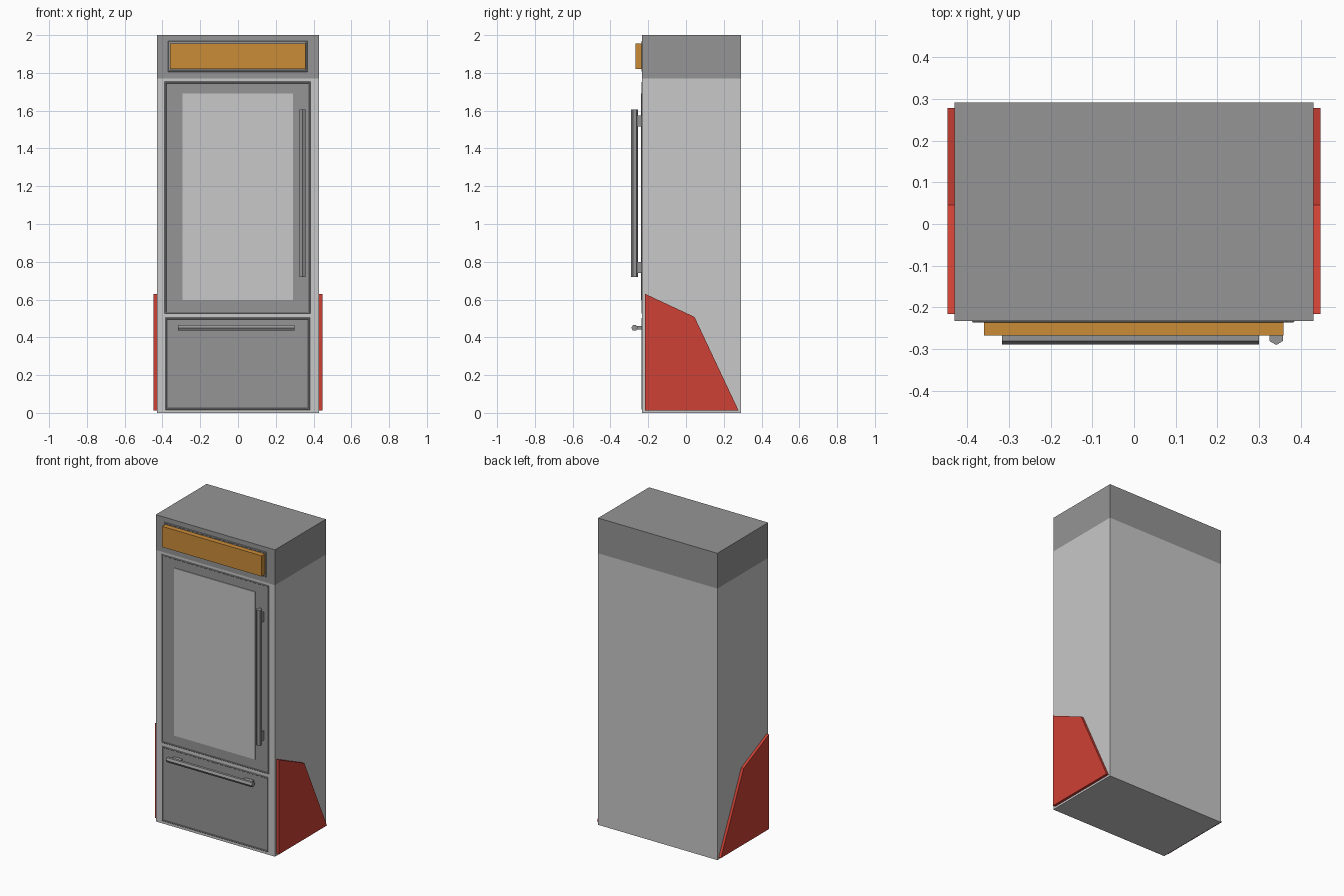
import bpy, bmesh, math
from mathutils import Matrix, Vector

if "Cube" in bpy.data.objects:
    bpy.data.objects.remove(bpy.data.objects["Cube"])


def mat(name, col):
    m = bpy.data.materials.new(name)
    m.diffuse_color = (*col, 1)
    m.use_nodes = True
    m.node_tree.nodes["Principled BSDF"].inputs["Base Color"].default_value = m.diffuse_color
    return m


LIGHT = mat("light grey", (0.58, 0.58, 0.58))
DARK = mat("mid grey", (0.30, 0.30, 0.30))
RED = mat("red", (0.62, 0.052, 0.035))
ORANGE = mat("orange", (0.60, 0.265, 0.04))
FRONT = -0.233
BACK = 0.291


def finish(name, bm, m):
    bmesh.ops.recalc_face_normals(bm, faces=bm.faces)
    me = bpy.data.meshes.new(name)
    bm.to_mesh(me)
    bm.free()
    me.materials.append(m)
    ob = bpy.data.objects.new(name, me)
    bpy.context.collection.objects.link(ob)
    return ob


def box(name, x, y, z, m):
    bm = bmesh.new()
    bmesh.ops.create_cube(bm, size=1)
    for v in bm.verts:
        v.co = [(r[0] + r[1]) / 2 + c * (r[1] - r[0]) for c, r in zip(v.co, (x, y, z))]
    return finish(name, bm, m)


def trim(name, x, z, w, h, m):
    """Mitred bead running round a front panel."""
    bm = bmesh.new()
    rings = []
    for inset, out in ((0, 0), (w * .3, h), (w * .7, h), (w, 0)):
        x0, x1, z0, z1 = x[0] + inset, x[1] - inset, z[0] + inset, z[1] - inset
        y = FRONT + 0.001 - out
        rings.append([bm.verts.new(p) for p in
                      ((x0, y, z0), (x1, y, z0), (x1, y, z1), (x0, y, z1))])
    for a, b in zip(rings, rings[1:] + rings[:1]):
        for i in range(4):
            j = (i + 1) % 4
            bm.faces.new((a[i], a[j], b[j], b[i]))
    return finish(name, bm, m)


def bar(name, a, b, r, m):
    """Six-sided handle bar with one edge facing forward."""
    a, b = Vector(a), Vector(b)
    side = (b - a).normalized().cross(Vector((0, -1, 0)))
    bm = bmesh.new()
    ends = []
    for c in (a, b):
        ends.append([bm.verts.new(c + r * (math.cos(t) * Vector((0, -1, 0)) + math.sin(t) * side))
                     for t in (i * math.pi / 3 for i in range(6))])
        bm.faces.new(ends[-1])
    for i in range(6):
        j = (i + 1) % 6
        bm.faces.new((ends[0][i], ends[0][j], ends[1][j], ends[1][i]))
    return finish(name, bm, m)


# cabinet and its darker top band
box("cabinet", (-.43, .43), (FRONT, BACK), (0, 1.77), LIGHT)
box("top_band", (-.43, .43), (FRONT, BACK), (1.77, 2), DARK)

# door, drawer and sign surround, each with a raised bead
for name, x, z in (("door", (-.39, .386), (.525, 1.755)),
                   ("drawer", (-.386, .382), (.015, .505)),
                   ("sign_recess", (-.372, .368), (1.805, 1.97))):
    box(name + "_panel", (x[0] + .004, x[1] - .004), (FRONT - .001, FRONT + .004),
        (z[0] + .004, z[1] - .004), DARK)
    trim(name + "_trim", x, z, .012, .004, DARK)

# window pane and sign block
box("window_pane", (-.293, .29), (FRONT - .006, FRONT + .003), (.598, 1.69), LIGHT)
box("sign_block", (-.36, .358), (-.267, FRONT + .002), (1.82, 1.955), ORANGE)

# door handle and its mounts
bar("door_handle", (.341, -.2715, .72), (.341, -.2715, 1.605), .0185, DARK)
for i, z in enumerate((.77, 1.545)):
    box(f"door_handle_mount_{i}", (.33, .352), (-.268, FRONT + .002), (z - .03, z + .03), DARK)

# drawer handle and its mounts
bar("drawer_handle", (-.317, -.2725, .45), (.30, -.2725, .45), .017, DARK)
for i, x in enumerate((-.265, .248)):
    box(f"drawer_handle_mount_{i}", (x - .03, x + .03), (-.268, FRONT + .002), (.441, .459), DARK)

# angular red side panels
for name, s in (("left_side_panel", -1), ("right_side_panel", 1)):
    bm = bmesh.new()
    f = bm.faces.new([bm.verts.new((s * .429, y, z)) for y, z in
                      ((-.216, .013), (-.216, .63), (.045, .508), (.278, .013))])
    ext = bmesh.ops.extrude_face_region(bm, geom=[f], use_keep_orig=True)
    bmesh.ops.translate(bm, vec=(s * .018, 0, 0),
                        verts=[g for g in ext["geom"] if isinstance(g, bmesh.types.BMVert)])
    finish(name, bm, RED)
